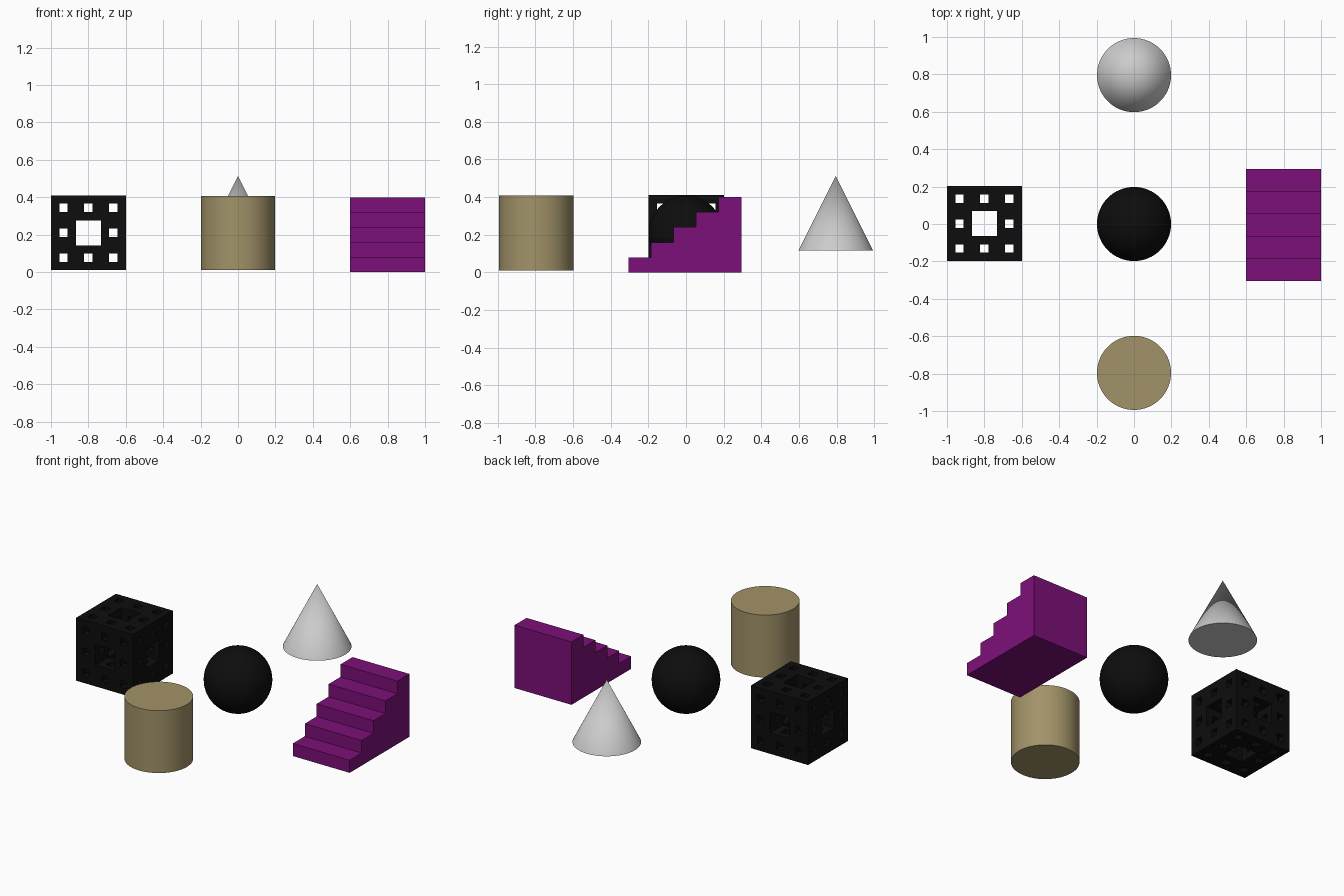
import bpy, bmesh, math
from mathutils import Vector

if "Cube" in bpy.data.objects:
    bpy.data.objects.remove(bpy.data.objects["Cube"])


def material(name, rgb):
    m = bpy.data.materials.new(name)
    m.diffuse_color = (*rgb, 1)
    m.use_nodes = True
    m.node_tree.nodes["Principled BSDF"].inputs["Base Color"].default_value = m.diffuse_color
    return m


def finish(obj, name, mat=None, smooth=False):
    obj.name = name
    if mat:
        obj.data.materials.append(mat)
    if smooth:
        bpy.ops.object.shade_smooth_by_angle(angle=math.radians(30))
    return obj


def from_bmesh(bm, name, mat):
    bmesh.ops.remove_doubles(bm, verts=bm.verts, dist=1e-4)
    bmesh.ops.recalc_face_normals(bm, faces=bm.faces)
    mesh = bpy.data.meshes.new(name)
    bm.to_mesh(mesh)
    bm.free()
    obj = bpy.data.objects.new(name, mesh)
    bpy.context.collection.objects.link(obj)
    return finish(obj, name, mat)


black = material("black", (0.004, 0.004, 0.004))
olive = material("olive", (0.36, 0.29, 0.14))
purple = material("purple", (0.2, 0.005, 0.19))

R = 0.198
MID = 0.209

# Central ball
bpy.ops.mesh.primitive_uv_sphere_add(segments=64, ring_count=32, radius=R,
                                     location=(0, 0, MID))
finish(bpy.context.object, "ball", black, True)

# Cylinder at the front
bpy.ops.mesh.primitive_cylinder_add(vertices=64, radius=R, depth=0.397,
                                    location=(0, -0.796, MID))
finish(bpy.context.object, "cylinder", olive, True)

# Cone at the back, raised off the floor
bpy.ops.mesh.primitive_cone_add(vertices=64, radius1=R, radius2=0, depth=0.396,
                                location=(0, 0.796, 0.315))
finish(bpy.context.object, "cone", None, True)

# Staircase on the right: stepped profile extruded along x
STEPS, RUN, RISE, Y0 = 5, 0.12, 0.08, -0.306
profile = [(Y0, 0)]
for i in range(STEPS):
    profile += [(Y0 + i * RUN, (i + 1) * RISE), (Y0 + (i + 1) * RUN, (i + 1) * RISE)]
profile.append((Y0 + STEPS * RUN, 0))
bm = bmesh.new()
side = bm.faces.new([bm.verts.new((0.6, y, z)) for y, z in profile])
ext = bmesh.ops.extrude_face_region(bm, geom=[side], use_keep_orig=True)
bmesh.ops.translate(bm, vec=(0.4, 0, 0),
                    verts=[v for v in ext["geom"] if isinstance(v, bmesh.types.BMVert)])
from_bmesh(bm, "staircase", purple)

# Fractal sponge cube on the left: two levels of square tunnels
N = 9
CELL = 0.4 / N
ORIGIN = Vector((-1.0, -0.198, MID - 0.199))


def solid(c):
    if min(c) < 0 or max(c) >= N:
        return False
    return all(sum((v // s) % 3 == 1 for v in c) < 2 for s in (1, 3))


bm = bmesh.new()
for n in range(N ** 3):
    c = (n // 81, n // 9 % 9, n % 9)
    if not solid(c):
        continue
    for axis in range(3):
        for d in (0, 1):
            nb = list(c)
            nb[axis] += 2 * d - 1
            if solid(nb):
                continue
            loop = []
            for a, b in ((0, 0), (1, 0), (1, 1), (0, 1)):
                p = Vector(c)
                p[axis] += d
                p[(axis + 1) % 3] += a
                p[(axis + 2) % 3] += b
                loop.append(bm.verts.new(ORIGIN + p * CELL))
            bm.faces.new(loop if d else loop[::-1])
from_bmesh(bm, "sponge_cube", black)
